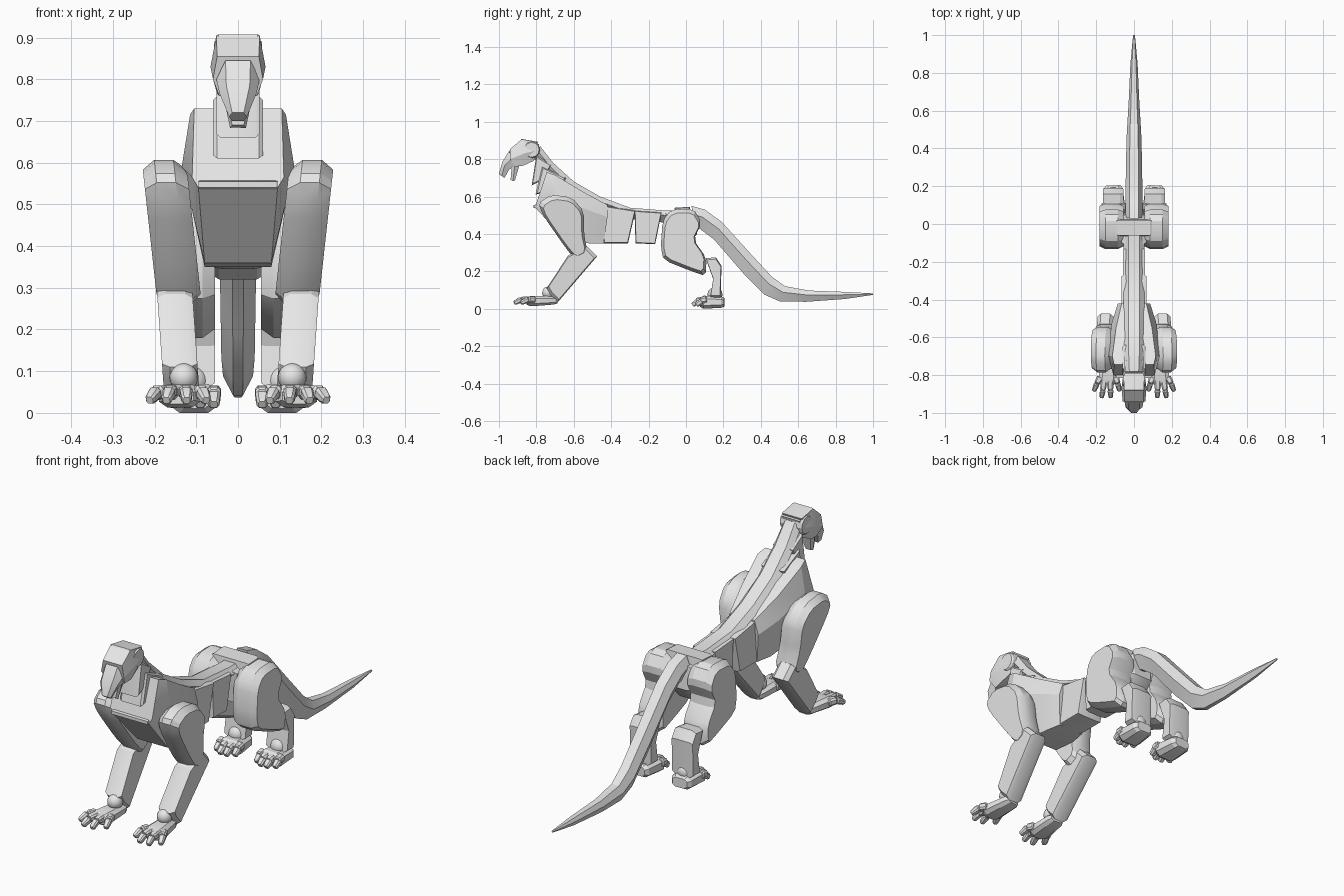
import bpy, bmesh, math
from mathutils import Vector

if "Cube" in bpy.data.objects:
    bpy.data.objects.remove(bpy.data.objects["Cube"])

grey = bpy.data.materials.new("light_grey")
grey.use_nodes = True
grey.diffuse_color = (0.8, 0.8, 0.8, 1)
grey.node_tree.nodes["Principled BSDF"].inputs["Base Color"].default_value = (0.8, 0.8, 0.8, 1)


def skin(name, rings, angle=25):
    """Join rings of equal length into a closed solid."""
    bm = bmesh.new()
    rows = [[bm.verts.new(p) for p in ring] for ring in rings]
    n = len(rows[0])
    for a, b in zip(rows, rows[1:]):
        for i in range(n):
            j = (i + 1) % n
            bm.faces.new((a[i], a[j], b[j], b[i]))
    bm.faces.new(rows[0])
    bm.faces.new(rows[-1])
    bmesh.ops.recalc_face_normals(bm, faces=bm.faces)
    mesh = bpy.data.meshes.new(name)
    bm.to_mesh(mesh)
    bm.free()
    mesh.materials.append(grey)
    ob = bpy.data.objects.new(name, mesh)
    bpy.context.collection.objects.link(ob)
    bpy.ops.object.select_all(action='DESELECT')
    ob.select_set(True)
    bpy.context.view_layer.objects.active = ob
    bpy.ops.object.shade_smooth_by_angle(angle=math.radians(angle))
    return ob


def hull(name, sections):
    """Symmetric solid; a section is (half width, y, z) at top, middle, bottom."""
    skin(name, [[(w, y, z) for w, y, z in s] + [(-w, y, z) for w, y, z in reversed(s)]
                for s in sections])


def rounded(points):
    """Cut each corner of a profile once."""
    out = []
    for i, p in enumerate(points):
        a, b = Vector(p), Vector(points[(i + 1) % len(points)])
        out += [a.lerp(b, 0.2), a.lerp(b, 0.8)]
    return out


def plate(name, profile, x0, x1, side=1, edge=0.02, inset=0.88, lean=0, z0=0):
    """Side profile (y, z) given thickness along x, with chamfered rims."""
    pts = [Vector(p) for p in profile]
    mid = sum(pts, Vector((0, 0))) / len(pts)
    rings = []
    for x, s in ((x0, inset), (x0 + edge, 1), (x1 - edge, 1), (x1, inset)):
        ring = [mid + (p - mid) * s for p in pts]
        rings.append([(side * (x + lean * (q.y - z0)), q.x, q.y) for q in ring])
    return skin(name, rings)


def bone(name, a, b, wa, wb, side=1, flat=0.75):
    """Eight-sided tapered block from a to b."""
    a, b = Vector(a), Vector(b)
    d = (b - a).normalized()
    across = d.cross(Vector((0, 0, 1))) if abs(d.z) < 0.95 else Vector((1, 0, 0))
    across.normalize()
    up = across.cross(d)
    corners = [(1, .5), (.6, 1), (-.6, 1), (-1, .5), (-1, -.5), (-.6, -1), (.6, -1), (1, -.5)]
    rings = []
    for t, w in ((0, wa * .75), (.12, wa), (.85, wb), (1, wb * .7)):
        c = a.lerp(b, t)
        ring = [c + across * u * w + up * v * w * flat for u, v in corners]
        rings.append([(side * p.x, p.y, p.z) for p in ring])
    return skin(name, rings)


def ball(name, x, y, z, r):
    bpy.ops.mesh.primitive_uv_sphere_add(segments=16, ring_count=10, radius=r, location=(x, y, z))
    ob = bpy.context.object
    ob.name = name
    ob.data.materials.append(grey)
    bpy.ops.object.shade_smooth_by_angle(angle=math.radians(40))


def strip(name, stations):
    """Curved bar: stations of top (y, z), bottom (y, z) and half width."""
    secs = []
    for yt, zt, yb, zb, w in stations:
        t, b = Vector((yt, zt)), Vector((yb, zb))
        m = t.lerp(b, 0.4)
        secs.append([(w * .55, *t), (w, *m), (w * .3, *b)])
    hull(name, secs)


# Spine and tail
strip("spine", [(-.78, .87, -.81, .80, .045), (-.71, .78, -.74, .72, .05),
                (-.60, .68, -.63, .61, .055), (-.46, .60, -.48, .54, .055),
                (-.30, .54, -.31, .48, .055), (-.11, .525, -.11, .46, .055),
                (.02, .525, .02, .46, .05)])
strip("tail", [(.03, .55, .04, .44, .045), (.10, .53, .07, .43, .045),
               (.19, .465, .15, .37, .045), (.34, .30, .31, .185, .042),
               (.46, .17, .42, .075, .04), (.53, .12, .50, .04, .036),
               (.66, .097, .64, .037, .028), (.85, .09, .85, .052, .019),
               (1.0, .082, 1.0, .074, .005)])

# Torso
hull("chest", [
    [(.105, -.745, .73), (.11, -.80, .565), (.095, -.805, .54)],
    [(.115, -.70, .715), (.135, -.70, .59), (.08, -.64, .36)],
    [(.095, -.55, .625), (.12, -.53, .53), (.08, -.52, .35)],
    [(.065, -.42, .555), (.085, -.42, .49), (.065, -.44, .35)]])
plate("breast_bar", [(-.815, .54), (-.815, .555), (-.78, .56), (-.78, .53)], -.095, .095, edge=.004)
plate("front_rib", [(-.43, .55), (-.27, .525), (-.31, .35), (-.44, .35)], -.065, .065, inset=.95)
plate("rear_rib", [(-.275, .525), (-.13, .515), (-.165, .345), (-.27, .35)], -.058, .058, inset=.95)
plate("pelvis", [(-.11, .51), (.05, .51), (.06, .40), (-.02, .32), (-.10, .36)], -.065, .065)
plate("hip_block", [(-.06, .54), (.02, .545), (.03, .46), (-.07, .46)], -.095, .095, edge=.01)

# Neck
plate("upper_neck", [(-.80, .82), (-.825, .66), (-.765, .69), (-.72, .77)], -.052, .052, edge=.01)
plate("lower_neck", [(-.77, .76), (-.805, .61), (-.68, .64), (-.64, .70)], -.06, .06, edge=.01)

# Head
hull("skull", [
    [(.045, -.785, .88), (.055, -.785, .85), (.042, -.815, .79)],
    [(.052, -.88, .905), (.066, -.865, .83), (.05, -.87, .765)],
    [(.05, -.94, .855), (.06, -.94, .80), (.045, -.915, .76)]])
hull("snout", [
    [(.03, -.945, .845), (.052, -.935, .80), (.045, -.905, .77)],
    [(.028, -.982, .785), (.044, -.97, .765), (.03, -.945, .745)],
    [(.014, -1.0, .72), (.021, -.985, .71), (.014, -.97, .70)]])
hull("lower_jaw", [
    [(.032, -.93, .78), (.038, -.915, .775), (.03, -.89, .77)],
    [(.014, -.938, .69), (.019, -.925, .683), (.013, -.915, .685)]])
jaw_joint = [(-.825 + .045 * math.cos(i * math.pi / 6), .85 + .045 * math.sin(i * math.pi / 6))
             for i in range(12)]
plate("jaw_joint", jaw_joint, -.058, .058, edge=.008)
plate("crest", [(-.895, .885), (-.88, .908), (-.79, .892), (-.80, .87)], -.052, .052, edge=.005)

upper_arm = [(-.79, .565), (-.72, .61), (-.61, .595), (-.545, .52), (-.545, .39),
             (-.52, .28), (-.58, .25), (-.64, .32), (-.765, .50)]
forearm = [(-.53, .335), (-.475, .28), (-.685, .035), (-.725, .075), (-.745, .11), (-.63, .285)]
thigh = [(-.125, .47), (-.08, .53), (.04, .535), (.085, .46), (.04, .37),
         (.11, .27), (.105, .175), (.03, .20), (-.12, .26), (-.135, .33)]
shin = [(.105, .27), (.16, .275), (.19, .23), (.185, .06), (.13, .06), (.145, .16)]

for side, tag in ((1, "left_"), (-1, "right_")):
    # Foreleg
    plate(tag + "upper_arm", rounded(upper_arm), .122, .228, side, .03, .85, lean=.11, z0=.58)
    plate(tag + "forearm", forearm, .11, .195, side, .018, .9, lean=.07, z0=.3)
    ball(tag + "wrist", side * .13, -.735, .085, .034)
    bone(tag + "front_palm", (.128, -.69, .045), (.142, -.85, .04), .04, .05, side, .55)
    for i, (x, dx) in enumerate(((.098, -.022), (.127, -.004), (.156, .016), (.178, .034))):
        reach = -.90 if i in (1, 2) else -.865
        knuckle = (x + dx * .55, reach + .02, .05)
        bone(f"{tag}front_toe_{i + 1}", (x, -.81, .048), knuckle, .017, .016, side, 1)
        bone(f"{tag}front_claw_{i + 1}", knuckle, (x + dx, reach - .018, .03), .015, .012, side, 1)

    # Hind leg
    plate(tag + "thigh", rounded(thigh), .055, .182, side, .03, .88)
    plate(tag + "shin", shin, .055, .165, side, .02, .9)
    ball(tag + "ankle", side * .11, .155, .075, .04)
    bone(tag + "hind_sole", (.11, .205, .035), (.105, .075, .035), .05, .058, side, .6)
    for i in range(4):
        x = .058 + i * .032
        reach = .035 if i in (1, 2) else .055
        bone(f"{tag}hind_toe_{i + 1}", (x, .11, .05), (x, reach + .02, .045), .017, .016, side, 1)
        bone(f"{tag}hind_claw_{i + 1}", (x, reach + .03, .04), (x, reach, .02), .016, .013, side, 1)
